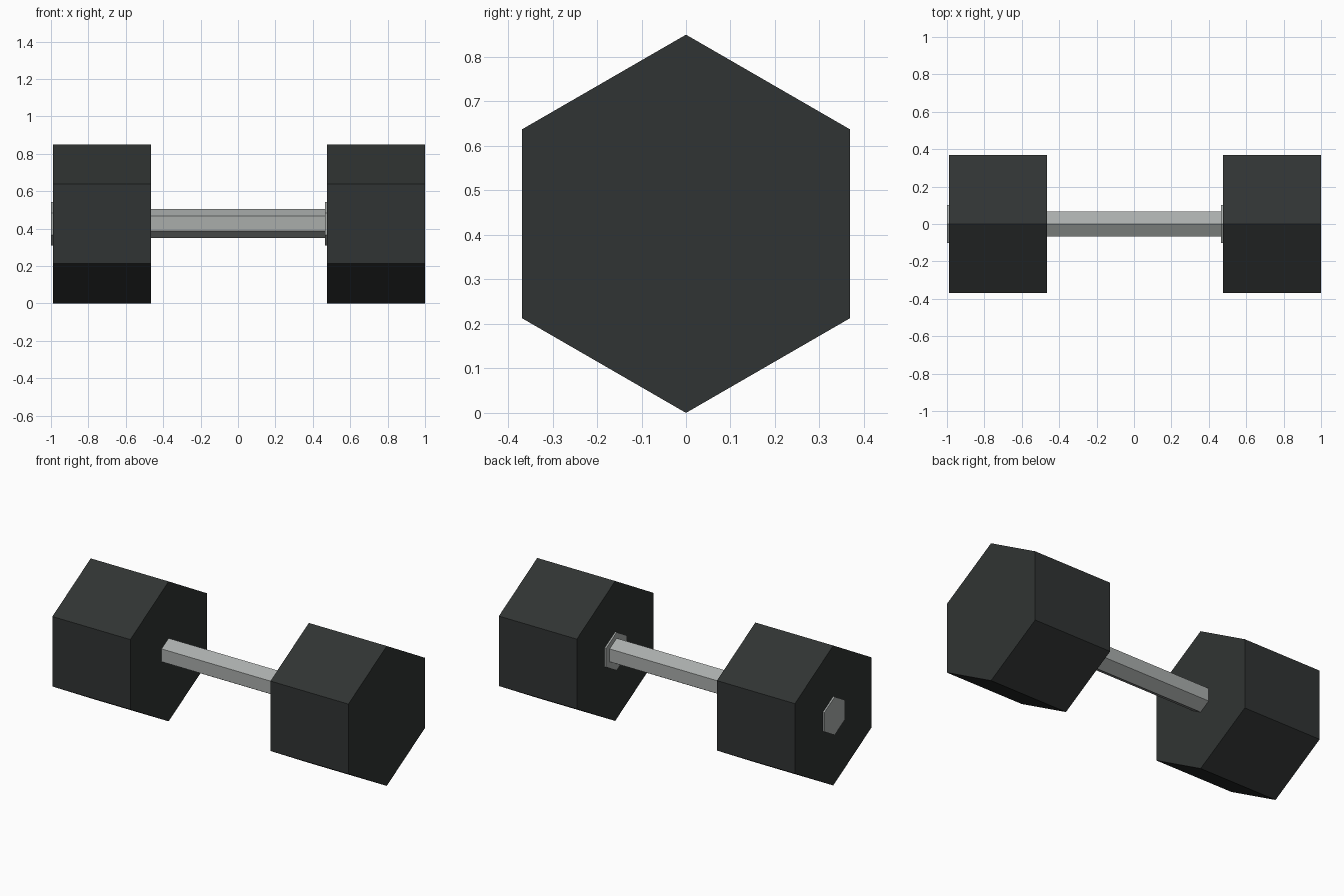
import bpy, bmesh, math

if "Cube" in bpy.data.objects:
    bpy.data.objects.remove(bpy.data.objects["Cube"])

CENTRE_Z = 0.425


def material(name, color):
    m = bpy.data.materials.new(name)
    m.diffuse_color = (*color, 1)
    m.use_nodes = True
    m.node_tree.nodes["Principled BSDF"].inputs["Base Color"].default_value = m.diffuse_color
    return m


def hex_bar(name, x0, x1, radius, mat, z=CENTRE_Z):
    """Flat-sided hexagonal prism along x, with a corner pointing up."""
    bm = bmesh.new()
    ring = [(radius * math.sin(i * math.pi / 3), z + radius * math.cos(i * math.pi / 3))
            for i in range(6)]
    ends = [[bm.verts.new((x, y, h)) for y, h in ring] for x in (x0, x1)]
    for end in ends:
        bm.faces.new(end)
    for i in range(6):
        j = (i + 1) % 6
        bm.faces.new((ends[0][i], ends[0][j], ends[1][j], ends[1][i]))
    bmesh.ops.recalc_face_normals(bm, faces=bm.faces)
    mesh = bpy.data.meshes.new(name)
    bm.to_mesh(mesh)
    bm.free()
    mesh.materials.append(mat)
    obj = bpy.data.objects.new(name, mesh)
    bpy.context.collection.objects.link(obj)
    return obj


rubber = material("dark_rubber", (0.03, 0.034, 0.033))
steel = material("steel", (0.40, 0.42, 0.41))

# Handle bar between the two heads
hex_bar("handle", -0.468, 0.468, 0.078, steel, 0.427)

# Each head carries a thin hexagonal cap on its -x side
for side, x in (("left", -0.99), ("right", 0.476)):
    hex_bar(side + "_weight", x, x + 0.524, 0.425, rubber)
    hex_bar(side + "_cap", x - 0.01, x + 0.002, 0.116, steel)
